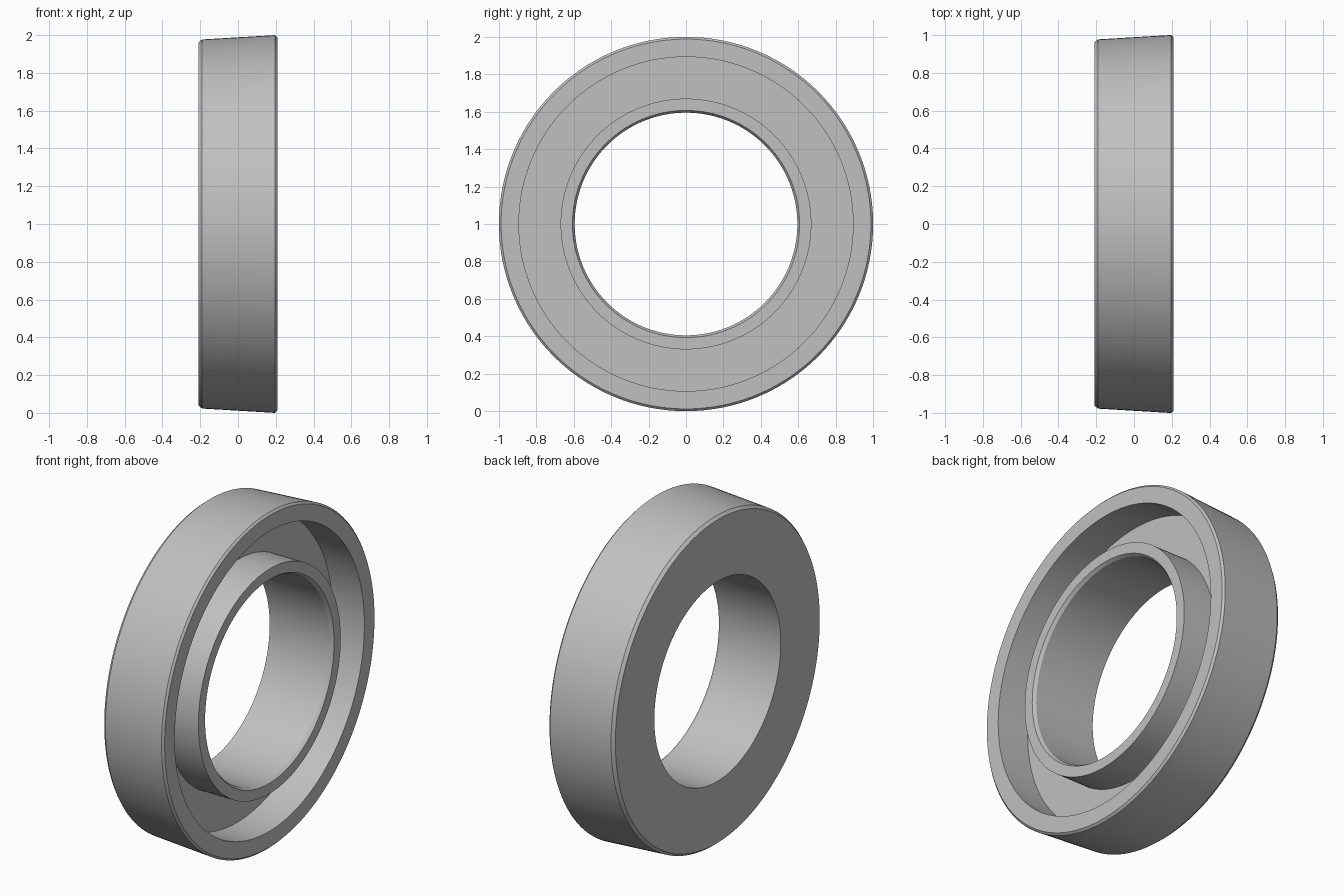
import bpy, bmesh, math
from mathutils import Vector

cube = bpy.data.objects.get("Cube")
if cube:
    bpy.data.objects.remove(cube, do_unlink=True)

# Single grey finish
grey = bpy.data.materials.new("plain_grey")
grey.use_nodes = True
colour = (0.53, 0.53, 0.53, 1)
grey.diffuse_color = colour
grey.node_tree.nodes["Principled BSDF"].inputs["Base Color"].default_value = colour

# Closed ring section as (x, radius): tapered rim, web and hub
half = 0.208
section = [
    (-half, 0.595), (-half, 0.962), (-half + 0.018, 0.977),   # back face, chamfer
    (half - 0.012, 1.0), (half, 0.988),                       # tapered rim
    (half, 0.893), (0, 0.893), (0, 0.67), (half, 0.67),       # groove
    (half, 0.607), (half - 0.018, 0.595),                     # hub lip, chamfer
]

bm = bmesh.new()
verts = [bm.verts.new((x, 0, 1 + r)) for x, r in section]
edges = [bm.edges.new((a, b)) for a, b in zip(verts, verts[1:] + verts[:1])]
bmesh.ops.spin(bm, geom=verts + edges, cent=Vector((0, 0, 1)), axis=Vector((1, 0, 0)),
               angle=math.tau, steps=160, use_merge=True)
bmesh.ops.remove_doubles(bm, verts=bm.verts, dist=0.0001)
bmesh.ops.recalc_face_normals(bm, faces=bm.faces)

mesh = bpy.data.meshes.new("grooved_ring")
bm.to_mesh(mesh)
bm.free()
mesh.materials.append(grey)
ring = bpy.data.objects.new("grooved_ring", mesh)
bpy.context.collection.objects.link(ring)

# Smooth curved walls, crisp rims
bpy.ops.object.select_all(action="DESELECT")
ring.select_set(True)
bpy.context.view_layer.objects.active = ring
bpy.ops.object.shade_smooth_by_angle(angle=math.radians(25))
